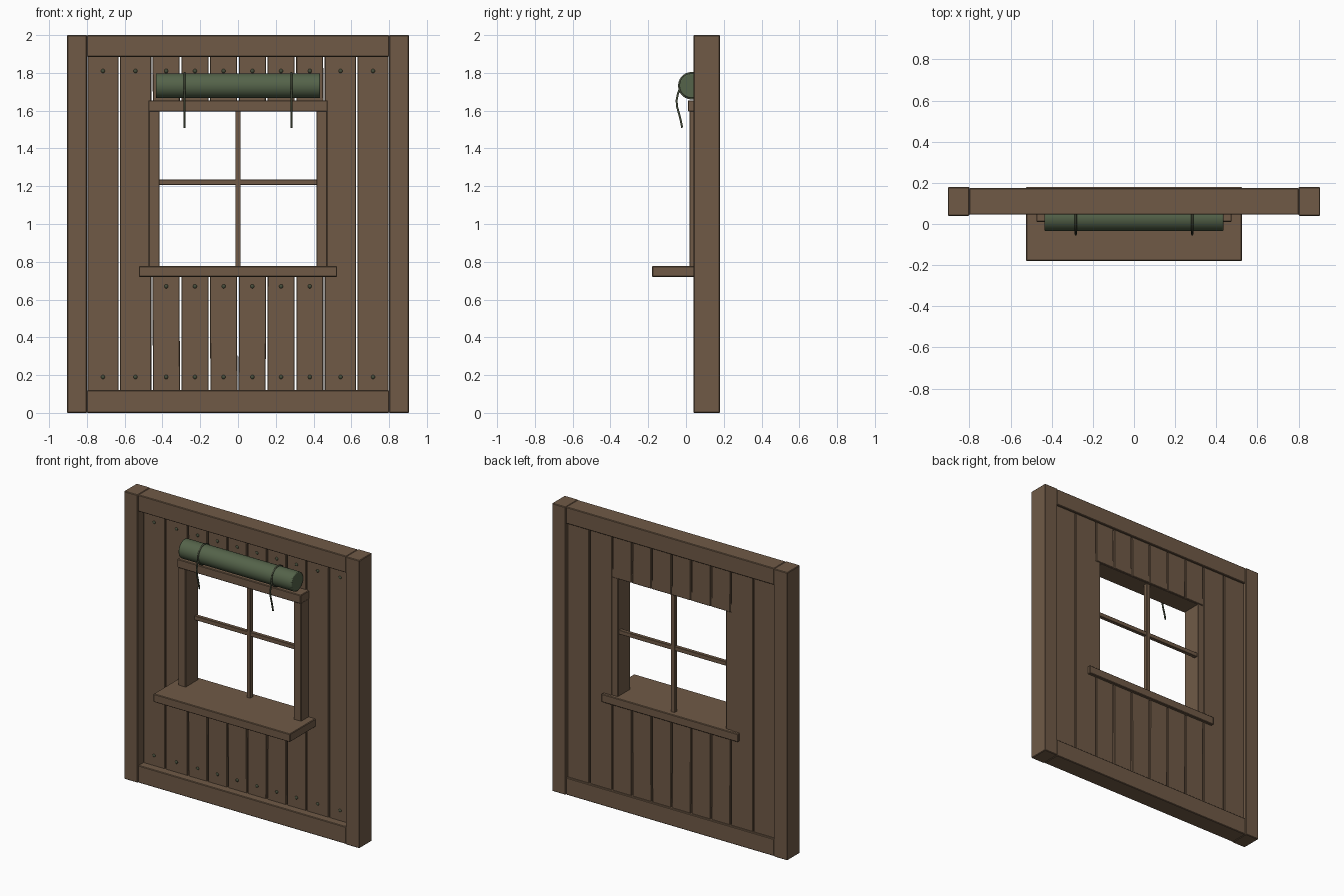
import bpy, math, random
from mathutils import Vector

if "Cube" in bpy.data.objects:
    bpy.data.objects.remove(bpy.data.objects["Cube"])

random.seed(4)


def material(name, rgb):
    m = bpy.data.materials.new(name)
    m.diffuse_color = (*rgb, 1)
    m.use_nodes = True
    m.node_tree.nodes["Principled BSDF"].inputs["Base Color"].default_value = m.diffuse_color
    return m


WOOD = material("brown wood", (0.16, 0.102, 0.062))
CANVAS = material("green canvas", (0.09, 0.125, 0.068))
CORD = material("dark green cord", (0.062, 0.075, 0.044))


def box(name, x0, x1, y0, y1, z0, z1, bevel=0.004, tilt=0.0):
    bpy.ops.mesh.primitive_cube_add(size=1, location=((x0 + x1) / 2, (y0 + y1) / 2, (z0 + z1) / 2))
    o = bpy.context.object
    o.name = name
    for v in o.data.vertices:
        v.co = Vector((v.co.x * (x1 - x0), v.co.y * (y1 - y0), v.co.z * (z1 - z0)))
    o.rotation_euler.y = tilt
    o.data.materials.append(WOOD)
    if bevel:
        b = o.modifiers.new("bevel", 'BEVEL')
        b.width, b.segments = bevel, 1
    return o


def nail(x, z):
    bpy.ops.mesh.primitive_uv_sphere_add(segments=10, ring_count=6, radius=0.011, location=(x, 0.1, z))
    o = bpy.context.object
    o.name = "nail"
    o.scale.y = 0.7
    o.data.materials.append(CORD)
    bpy.ops.object.shade_smooth()


def cord(name, points, cyclic=False):
    c = bpy.data.curves.new(name, 'CURVE')
    c.dimensions = '3D'
    c.bevel_depth, c.bevel_resolution, c.use_fill_caps = 0.006, 1, True
    s = c.splines.new('POLY')
    s.points.add(len(points) - 1)
    for p, co in zip(s.points, points):
        p.co = (*co, 1)
    s.use_cyclic_u = cyclic
    c.materials.append(CORD)
    bpy.context.collection.objects.link(bpy.data.objects.new(name, c))


# outer frame
for s in (-1, 1):
    xs = sorted((s * 0.8, s * 0.905))
    box("post", *xs, 0.04, 0.18, 0, 2)
box("top_rail", -0.8, 0.8, 0.045, 0.175, 1.885, 2)
box("bottom_rail", -0.8, 0.8, 0.045, 0.175, 0, 0.12)

# full-height planks at the sides
for s in (-1, 1):
    for a, b, n in ((0.633, 0.797, 0.715), (0.459, 0.626, 0.543)):
        box("side_plank", *sorted((s * a, s * b)), 0.1, 0.16, 0.11, 1.895, 0.003)
        nail(s * n, 1.81)
        nail(s * n, 0.19)

# short planks above and below the window
for i in range(6):
    x = -0.38 + i * 0.152
    w = 0.0715
    box("lower_plank", x - w, x + w, 0.1, 0.16, 0.11, 0.74, 0.003, random.uniform(-0.005, 0.005))
    box("upper_plank", x - w, x + w, 0.1, 0.16, 1.597, 1.895, 0.003, random.uniform(-0.005, 0.005))
    for z in (0.19, 0.67, 1.81):
        nail(x, z)

# window casing, sill and glazing bars
for s in (-1, 1):
    box("window_jamb", *sorted((s * 0.415, s * 0.473)), 0.018, 0.155, 0.77, 1.6)
box("window_head", -0.475, 0.475, 0.01, 0.155, 1.595, 1.655)
box("window_sill", -0.525, 0.525, -0.18, 0.18, 0.72, 0.777)
box("vertical_bar", -0.014, 0.014, 0.115, 0.145, 0.77, 1.6, 0.002)
box("horizontal_bar", -0.417, 0.417, 0.117, 0.143, 1.206, 1.235, 0.002)

# rolled canvas blind
CY, CZ, R = 0.031, 1.732, 0.066
bpy.ops.mesh.primitive_cylinder_add(vertices=32, radius=R, depth=0.87, location=(0, CY, CZ),
                                    rotation=(0, math.pi / 2, 0))
roll = bpy.context.object
roll.name = "rolled_blind"
roll.data.materials.append(CANVAS)
bev = roll.modifiers.new("bevel", 'BEVEL')
bev.width, bev.segments, bev.limit_method = 0.006, 2, 'ANGLE'
bpy.ops.object.shade_smooth_by_angle()

# ties around the roll with hanging ends
for x in (-0.283, 0.283):
    ring = [(x, CY + (R + 0.002) * math.cos(a), CZ + (R + 0.002) * math.sin(a))
            for a in (i * math.tau / 24 for i in range(24))]
    cord("tie_loop", ring, True)
    cord("tie_end", [(x, -0.033, 1.715), (x, -0.043, 1.69), (x, -0.05, 1.655), (x, -0.047, 1.62),
                     (x, -0.036, 1.58), (x, -0.027, 1.545), (x, -0.02, 1.51)])
